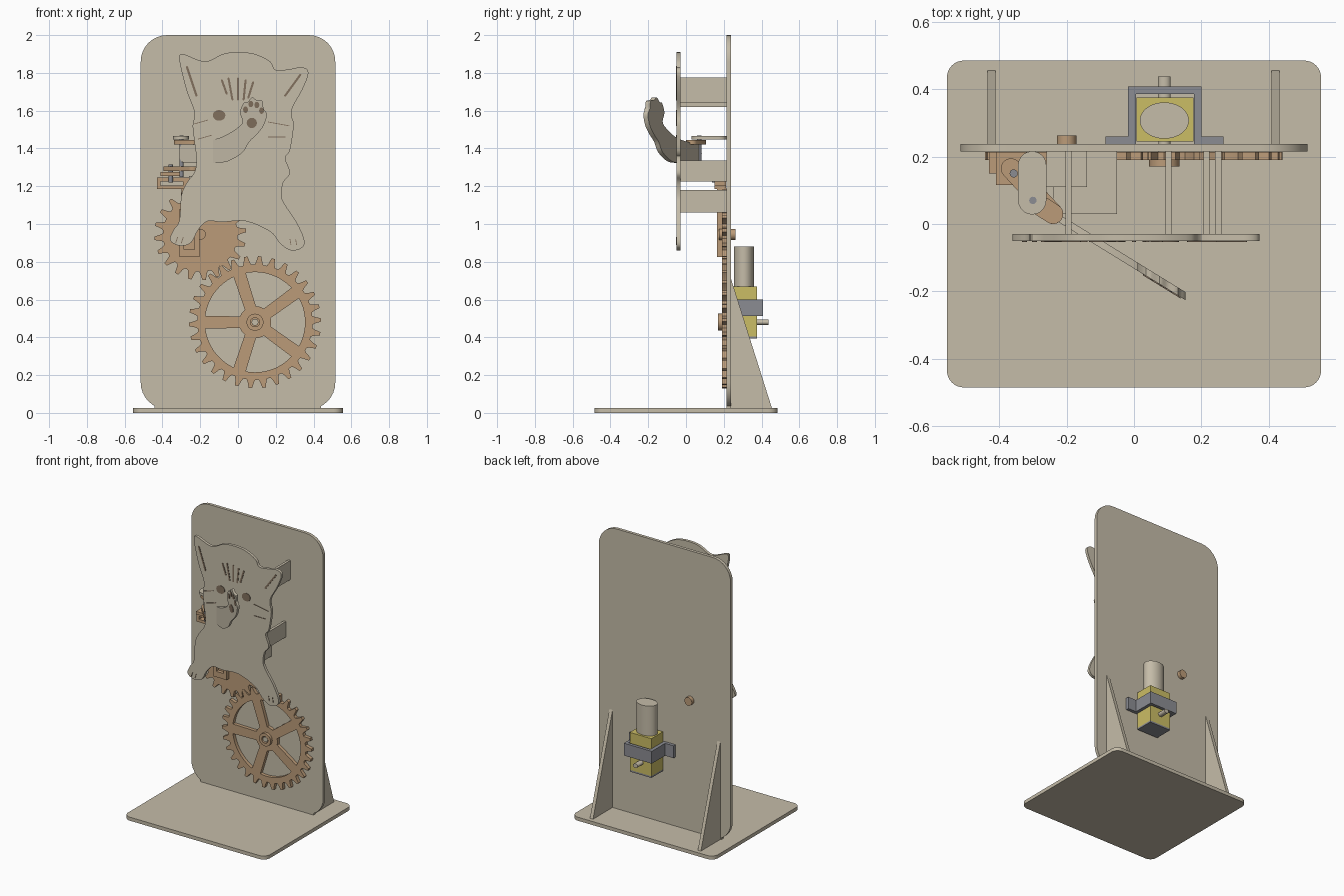
import bpy, bmesh, math
from mathutils import Matrix, Vector

if "Cube" in bpy.data.objects:
    bpy.data.objects.remove(bpy.data.objects["Cube"])


def material(name, rgb):
    m = bpy.data.materials.new(name)
    m.diffuse_color = (*rgb, 1)
    m.use_nodes = True
    m.node_tree.nodes["Principled BSDF"].inputs["Base Color"].default_value = m.diffuse_color
    return m


BEIGE = material("beige wood", (0.56, 0.505, 0.395))
ORANGE = material("tan orange", (0.50, 0.33, 0.19))
YELLOW = material("yellow plastic", (0.60, 0.51, 0.13))
GREY = material("grey metal", (0.26, 0.265, 0.29))
BROWN = material("dark brown", (0.22, 0.16, 0.11))


# ---- outline helpers -------------------------------------------------
def rect(x0, x1, y0, y1, r=0.0):
    if r == 0:
        return [(x0, y0), (x1, y0), (x1, y1), (x0, y1)]
    corners = [(x1 - r, y1 - r, 0), (x0 + r, y1 - r, 90), (x0 + r, y0 + r, 180), (x1 - r, y0 + r, 270)]
    return [(cx + r * math.cos(math.radians(a + k * 11.25)), cy + r * math.sin(math.radians(a + k * 11.25)))
            for cx, cy, a in corners for k in range(9)]


def ellipse(cx, cy, rx, ry=None, n=32):
    ry = ry or rx
    return [(cx + rx * math.cos(2 * math.pi * i / n), cy + ry * math.sin(2 * math.pi * i / n)) for i in range(n)]


def capsule(a, b, r):
    a, b = Vector(a), Vector(b)
    t = math.atan2(b.y - a.y, b.x - a.x)
    return [(c.x + r * math.cos(t + s + k * math.pi / 10), c.y + r * math.sin(t + s + k * math.pi / 10))
            for c, s in ((b, -math.pi / 2), (a, math.pi / 2)) for k in range(11)]


def smooth(pts, steps=4):
    """Closed Catmull-Rom curve through points given in hundredths."""
    v = [Vector(p) / 100 for p in pts]
    out = []
    for i in range(len(v)):
        a, b, c, d = v[i - 1], v[i], v[(i + 1) % len(v)], v[(i + 2) % len(v)]
        for k in range(steps):
            t = k / steps
            p = 0.5 * (2 * b + (c - a) * t + (2 * a - 5 * b + 4 * c - d) * t * t + (3 * b - a - 3 * c + d) * t ** 3)
            out.append((p.x, p.y))
    return out


def stroke(x0, z0, x1, z1, w=0.011):
    return capsule((x0 / 100, z0 / 100), (x1 / 100, z1 / 100), w / 2)


def gear_outline(cx, cz, root, tip, teeth, phase=0.0):
    pts, step = [], 2 * math.pi / teeth
    for i in range(teeth):
        for f, r in ((-0.36, root), (-0.25, root + 0.3 * (tip - root)), (-0.12, tip),
                     (0.12, tip), (0.25, root + 0.3 * (tip - root)), (0.36, root)):
            a = (i + f) * step + phase
            pts.append((cx + r * math.cos(a), cz + r * math.sin(a)))
    return pts


# ---- solid from outlines (inner loops become holes) -------------------
def plate(name, loops, lo, hi, mat, axis='Y', shear=0.0):
    cu = bpy.data.curves.new(name, 'CURVE')
    cu.dimensions, cu.fill_mode, cu.extrude = '2D', 'BOTH', (hi - lo) / 2
    for loop in loops:
        sp = cu.splines.new('POLY')
        sp.points.add(len(loop) - 1)
        for p, (x, y) in zip(sp.points, loop):
            p.co = (x, y, 0, 1)
        sp.use_cyclic_u = True
    tmp = bpy.data.objects.new(name + "_outline", cu)
    bpy.context.collection.objects.link(tmp)
    dg = bpy.context.evaluated_depsgraph_get()
    me = bpy.data.meshes.new_from_object(tmp.evaluated_get(dg))
    bpy.data.objects.remove(tmp)
    mid = (lo + hi) / 2
    if axis == 'Y':
        me.transform(Matrix.Translation((0, mid, 0)) @ Matrix.Rotation(math.pi / 2, 4, 'X'))
    elif axis == 'Z':
        me.transform(Matrix.Translation((0, 0, mid)))
    else:  # outline is (y, z), extruded along x
        me.transform(Matrix(((0, 0, 1, mid), (1, 0, 0, 0), (0, 1, 0, 0), (0, 0, 0, 1))))
    bm = bmesh.new()
    bm.from_mesh(me)
    for v in bm.verts:
        v.co.y += shear * v.co.x
    bmesh.ops.remove_doubles(bm, verts=bm.verts, dist=1e-5)
    bmesh.ops.recalc_face_normals(bm, faces=bm.faces)
    bm.to_mesh(me)
    bm.free()
    me.materials.clear()
    me.materials.append(mat)
    ob = bpy.data.objects.new(name, me)
    bpy.context.collection.objects.link(ob)
    return ob


# ---- stand -----------------------------------------------------------
plate("base", [rect(-0.555, 0.555, -0.485, 0.485, 0.05)], 0, 0.025, BEIGE, 'Z')
plate("back_panel", [rect(-0.515, 0.515, 0.02, 2.0, 0.14)], 0.215, 0.237, BEIGE)
for side, x in (("left", -0.423), ("right", 0.42)):
    plate(side + "_gusset", [[(0.23, 0.025), (0.455, 0.025), (0.235, 0.72), (0.23, 0.72)]], x - 0.012, x + 0.012, BEIGE, 'X')
    plate(side + "_foot_tab", [rect(x - 0.02, x + 0.02, 0.02, 0.04)], 0.215, 0.237, BEIGE)

# ---- cat body --------------------------------------------------------
body = [(-31, 188), (-29, 190), (-17.5, 186), (-8, 190), (0, 191), (9, 190), (17, 186), (20, 181.5),
        (27.5, 182), (34, 183), (37.3, 180), (34, 171), (29, 162), (28.5, 157), (29.5, 152), (27.5, 139),
        (25, 135), (27.5, 127), (24, 122), (23, 115), (25, 110), (31, 101), (35, 92), (34, 87.5), (28, 86),
        (22, 90), (17, 96), (4, 101.5), (-8.5, 101), (-16, 101.5), (-21, 97), (-25, 90), (-31, 88.5),
        (-36, 91.5), (-34, 97), (-31, 102), (-30, 115), (-27, 122), (-23, 127.5), (-22, 134), (-23, 143),
        (-24, 152), (-23, 159), (-27, 170), (-30, 181.5)]
plate("cat_body", [smooth(body)], -0.05, -0.03, BEIGE)
plate("face_stripes", [stroke(*s) for s in (
    (-8.5, 176, -6, 169), (-5, 177, -3, 166), (0, 177, 0, 166), (4, 176, 3, 166), (8, 175, 5.5, 167),
    (-27, 183, -22, 168), (33, 179, 25, 168))], -0.053, -0.05, BROWN)
plate("whiskers_and_toes", [stroke(*s, 0.004) for s in (
    (-23, 153, -16, 155), (-21, 145, -14, 147), (16, 154, 27, 152), (16, 146, 25, 146),
    (27.5, 92, 28, 89), (30.5, 92, 31, 89), (-32, 93, -33, 90), (-29, 93, -30, 90))], -0.053, -0.05, BROWN)
for side, x in (("left", -0.10), ("right", 0.10)):
    plate(side + "_eye", [ellipse(x, 1.575, 0.033, 0.028)], -0.053, -0.05, BROWN)

# body spacers
for i, (x, z0, z1) in enumerate(((-0.195, 1.62, 1.755), (0.25, 1.64, 1.775), (0.215, 1.225, 1.335),
                                 (-0.195, 1.225, 1.335), (0.103, 1.06, 1.18))):
    plate("spacer_%d" % i, [rect(-0.035, 0.22, z0, z1)], x - 0.009, x + 0.009, BEIGE, 'X')

# ---- waving arm, running diagonally out of the body -------------------
SLOPE, MID = -0.615, -0.12
arm = [(-30, 142), (-22, 143), (-10, 145.5), (-1.5, 150), (2.5, 154), (1, 159), (3, 164), (5, 164.5), (7.5, 167),
       (10, 165.5), (13, 165), (13.5, 161), (15.3, 158), (13.5, 152), (10, 147.5), (6, 143.5), (2.5, 138),
       (-4, 133.8), (-9.5, 132.5), (-20, 132.5), (-30, 133)]
plate("waving_arm", [smooth(arm)], MID - 0.012, MID + 0.012, BEIGE, shear=SLOPE)
pads = [ellipse(0.073, 1.535, 0.027)] + [ellipse(x, z, 0.013, 0.017, 16) for x, z in
                                         ((0.04, 1.605), (0.068, 1.635), (0.10, 1.63), (0.125, 1.60))]
plate("paw_pads", pads, MID - 0.016, MID - 0.012, BROWN, shear=SLOPE)

# ---- gears -----------------------------------------------------------
GX, GZ, SX, SZ = 0.09, 0.48, -0.20, 0.945
holes = []
for k in range(5):
    mid = math.radians(180 + 36 + 72 * k)
    loop = []
    for r, half, sgn in ((0.265, 0.50, 1), (0.085, 0.26, -1)):
        loop += [(GX + r * math.cos(mid + sgn * half * t / 8), GZ + r * math.sin(mid + sgn * half * t / 8))
                 for t in range(-8, 9)]
    holes.append(loop)
mesh_angle = math.atan2(SZ - GZ, SX - GX)
plate("large_gear", [gear_outline(GX, GZ, 0.305, 0.35, 30, mesh_angle)] + holes, 0.19, 0.214, ORANGE)
plate("large_gear_hub", [ellipse(GX, GZ, 0.045), ellipse(GX, GZ, 0.024)], 0.17, 0.192, ORANGE)
plate("large_gear_axle", [ellipse(GX, GZ, 0.018)], 0.175, 0.25, BEIGE)
plate("small_gear", [gear_outline(SX, SZ, 0.198, 0.243, 20, mesh_angle + math.pi + math.pi / 20)], 0.19, 0.214, ORANGE)
plate("small_gear_axle", [ellipse(SX, SZ, 0.029)], 0.175, 0.262, ORANGE)

# ---- yoke and crank linkage -------------------------------------------
plate("yoke_frame", [rect(-0.31, -0.205, 0.825, 1.08), rect(-0.285, -0.23, 0.865, 1.04)], 0.165, 0.19, ORANGE)
plate("yoke_rod", [rect(-0.30, -0.215, 1.07, 1.20)], 0.165, 0.19, ORANGE)
plate("yoke_head", [rect(-0.43, -0.215, 1.185, 1.245), rect(-0.41, -0.29, 1.205, 1.225)], 0.15, 0.213, ORANGE)
plate("guide_block", [rect(-0.26, -0.14, 1.20, 1.225)], 0.15, 0.213, ORANGE)
plate("guide_shelf", [rect(-0.24, -0.05, 0.03, 0.216)], 1.225, 1.24, BEIGE, 'Z')
plate("lower_shelf", [rect(-0.26, -0.14, 0.11, 0.216)], 1.24, 1.255, BEIGE, 'Z')
plate("slide_block", [rect(-0.41, -0.30, 0.115, 0.213)], 1.255, 1.275, ORANGE, 'Z')
plate("crank_link", [capsule((-0.365, 0.165), (-0.24, 0.03), 0.03)], 1.28, 1.305, ORANGE, 'Z')
plate("crank_pin", [ellipse(-0.357, 0.15, 0.012, n=20)], 1.22, 1.315, GREY, 'Z')
plate("arm_shaft", [ellipse(-0.30, 0.07, 0.011, n=20)], 1.25, 1.468, GREY, 'Z')
plate("arm_clamp", [capsule((-0.31, 0.075), (-0.24, 0.03), 0.03)], 1.42, 1.445, ORANGE, 'Z')
plate("shaft_bracket", [capsule((-0.302, 0.07), (-0.302, 0.174), 0.042)], 1.447, 1.465, BEIGE, 'Z')

# ---- motor -----------------------------------------------------------
plate("gearbox", [rect(0.008, 0.176, 0.245, 0.375)], 0.405, 0.67, YELLOW, 'Z')
plate("gearbox_cap", [rect(0.008, 0.176, 0.245, 0.375)], 0.393, 0.405, GREY, 'Z')
plate("motor_can", [ellipse(0.09, 0.307, 0.073, 0.054, 40)], 0.67, 0.88, BEIGE, 'Z')
plate("output_shaft", [ellipse(0.09, 0.48, 0.019, 0.015, 20)], 0.37, 0.437, BEIGE)
strap = [(-0.085, 0.237), (0.006, 0.237), (0.006, 0.386), (0.178, 0.386), (0.178, 0.237), (0.265, 0.237),
         (0.265, 0.259), (0.20, 0.259), (0.20, 0.408), (-0.018, 0.408), (-0.018, 0.259), (-0.085, 0.259)]
plate("motor_strap", [strap], 0.513, 0.60, GREY, 'Z')

# smooth rounded sides, keep edges sharp
bpy.ops.object.select_all(action='SELECT')
bpy.context.view_layer.objects.active = bpy.data.objects["base"]
bpy.ops.object.shade_smooth_by_angle(angle=math.radians(30))
